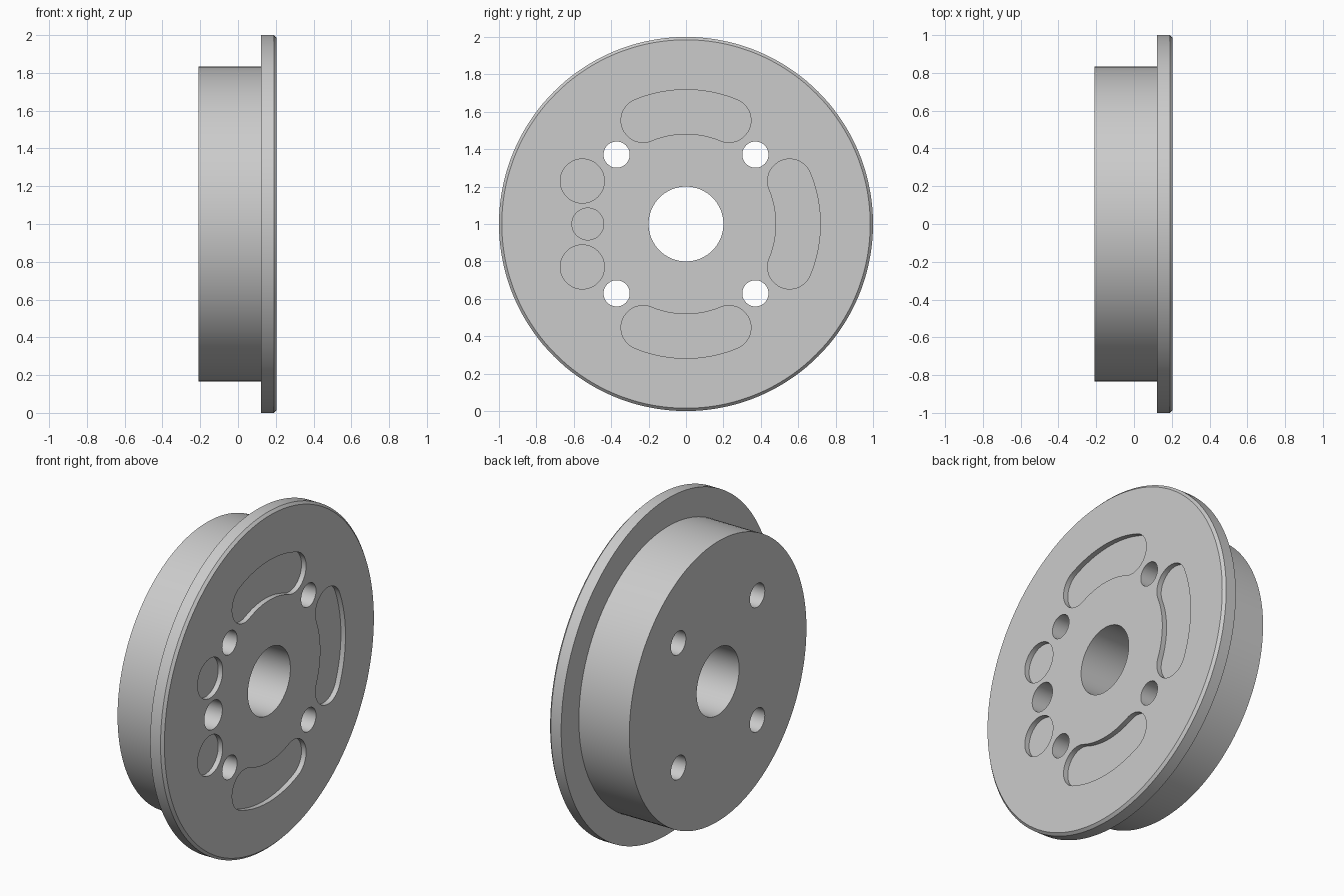
import bpy, bmesh
from math import cos, sin, pi, radians

if "Cube" in bpy.data.objects:
    bpy.data.objects.remove(bpy.data.objects["Cube"], do_unlink=True)

FACE, BACK = 0.205, -0.21      # flange face and barrel end along x
POCKET = FACE - 0.03           # floor of the shallow pockets
RING, SPREAD = 0.6, radians(22.5)
SLOT_R = 0.118

grey = bpy.data.materials.new("plain_grey")
grey.use_nodes = True
grey.diffuse_color = (0.6, 0.6, 0.6, 1)
bsdf = next(n for n in grey.node_tree.nodes if n.type == "BSDF_PRINCIPLED")
bsdf.inputs["Base Color"].default_value = (0.6, 0.6, 0.6, 1)


def make_object(name, bm):
    bmesh.ops.recalc_face_normals(bm, faces=bm.faces)
    mesh = bpy.data.meshes.new(name)
    bm.to_mesh(mesh)
    bm.free()
    mesh.materials.append(grey)
    obj = bpy.data.objects.new(name, mesh)
    bpy.context.collection.objects.link(obj)
    return obj


def arc(cy, cz, r, a0, a1, n):
    return [(cy + r * cos(a0 + (a1 - a0) * i / n),
             cz + r * sin(a0 + (a1 - a0) * i / n)) for i in range(n + 1)]


def prism(bm, outline, x0, x1):
    """Extrude a closed y-z outline along x."""
    face = bm.faces.new([bm.verts.new((x0, y, 1 + z)) for y, z in outline])
    new = bmesh.ops.extrude_face_region(bm, geom=[face])["geom"]
    verts = [v for v in new if isinstance(v, bmesh.types.BMVert)]
    bmesh.ops.translate(bm, vec=(x1 - x0, 0, 0), verts=verts)


def round_hole(bm, y, z, r, depth_x, n=48):
    prism(bm, arc(y, z, r, 0, 2 * pi, n)[:-1], depth_x, FACE + 0.1)


def curved_slot(bm, mid):
    """Kidney-shaped pocket centred on the angle mid."""
    a, b = mid - SPREAD, mid + SPREAD
    pts = arc(0, 0, RING + SLOT_R, a, b, 24)
    pts += arc(RING * cos(b), RING * sin(b), SLOT_R, b, b + pi, 20)[1:]
    pts += arc(0, 0, RING - SLOT_R, b, a, 24)[1:]
    pts += arc(RING * cos(a), RING * sin(a), SLOT_R, a + pi, a + 2 * pi, 20)[1:-1]
    prism(bm, pts, POCKET, FACE + 0.1)


# Solid flanged barrel, turned around the x axis
bm = bmesh.new()
profile = [(BACK, 0), (BACK, 0.833), (0.122, 0.833), (0.122, 1),
           (FACE - 0.015, 1), (FACE, 0.985), (FACE, 0)]
N = 144
rings = [[bm.verts.new((x, r * cos(2 * pi * i / N), 1 + r * sin(2 * pi * i / N)))
          for i in range(N)] for x, r in profile[1:-1]]
for lower, upper in zip(rings, rings[1:]):
    for i in range(N):
        j = (i + 1) % N
        bm.faces.new((lower[i], lower[j], upper[j], upper[i]))
bm.faces.new(rings[0])
bm.faces.new(rings[-1])
wheel = make_object("flanged_wheel", bm)

# Bore, bolt holes, blind hole and pockets
bm = bmesh.new()
round_hole(bm, 0, 0, 0.2, BACK - 0.1, 72)
for sy in (-1, 1):
    for sz in (-1, 1):
        round_hole(bm, sy * 0.371, sz * 0.371, 0.07, BACK - 0.1)
round_hole(bm, -0.525, 0, 0.085, FACE - 0.25)
for s in (-1, 1):
    round_hole(bm, -RING * cos(SPREAD), s * RING * sin(SPREAD), SLOT_R, POCKET)
for mid in (0, pi / 2, -pi / 2):
    curved_slot(bm, mid)
cutter = make_object("hole_cutter", bm)
cutter.hide_render = True

# Cut the holes, then drop the cutter
mod = wheel.modifiers.new("holes", "BOOLEAN")
mod.operation = "DIFFERENCE"
mod.solver = "EXACT"
mod.object = cutter
bpy.context.view_layer.objects.active = wheel
wheel.select_set(True)
bpy.ops.object.modifier_apply(modifier=mod.name)
bpy.data.objects.remove(cutter, do_unlink=True)
bpy.ops.object.shade_smooth_by_angle(angle=radians(30))
